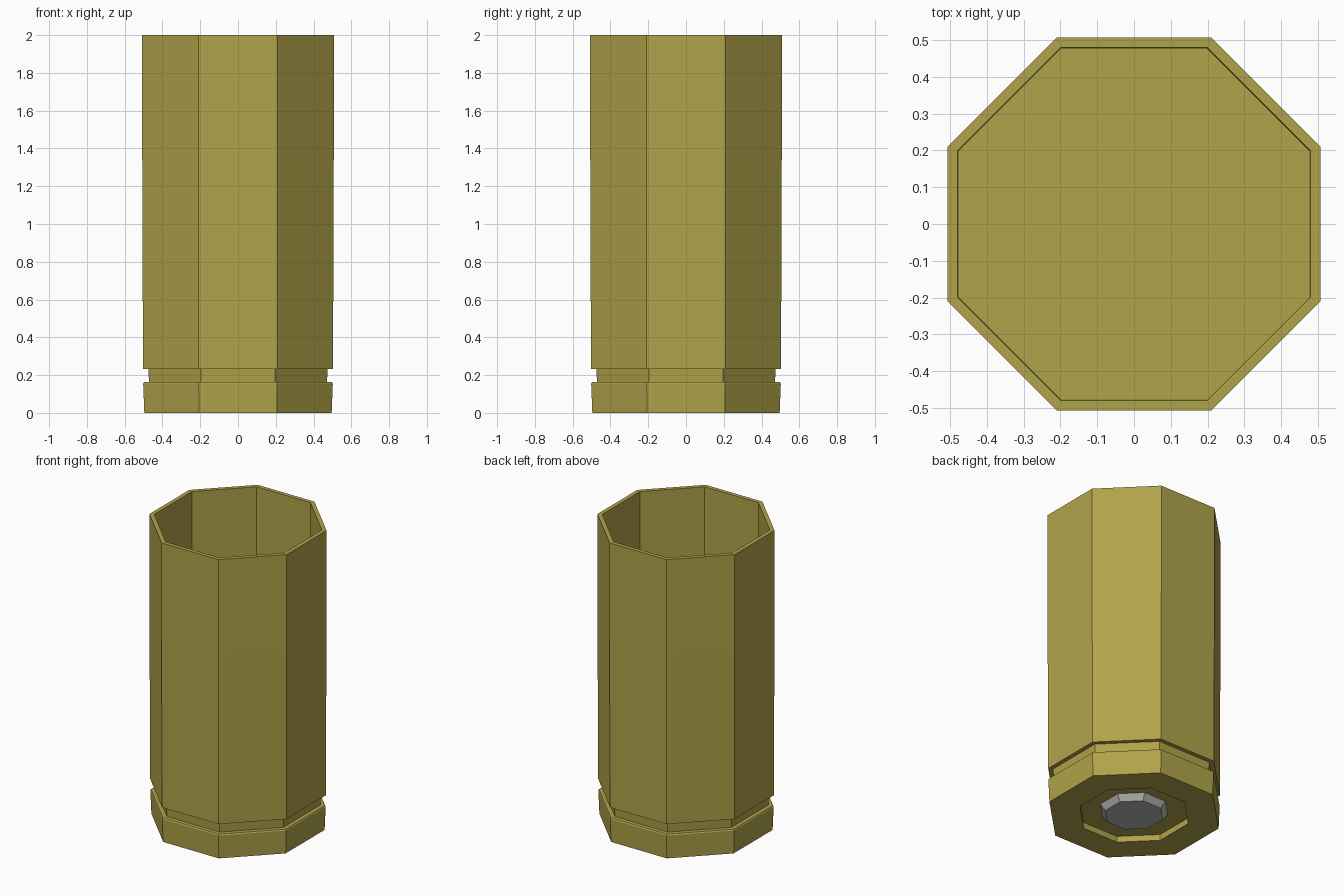
import bpy, bmesh, math

if "Cube" in bpy.data.objects:
    bpy.data.objects.remove(bpy.data.objects["Cube"])

def material(name, rgb):
    m = bpy.data.materials.new(name)
    m.diffuse_color = (*rgb, 1)
    m.use_nodes = True
    m.node_tree.nodes["Principled BSDF"].inputs["Base Color"].default_value = m.diffuse_color
    return m

brass = material("brass", (0.44, 0.37, 0.068))
steel = material("grey_metal", (0.47, 0.47, 0.47))

def lathe(name, profile, mat, sides=8):
    """Spin (flat-to-flat half width, z) points into an octagonal part, capped at both ends."""
    bm = bmesh.new()
    k = 1 / math.cos(math.pi / sides)
    rings = []
    for r, z in profile:
        rings.append([bm.verts.new((r * k * math.cos((i + 0.5) * 2 * math.pi / sides),
                                    r * k * math.sin((i + 0.5) * 2 * math.pi / sides), z))
                      for i in range(sides)])
    for a, b in zip(rings, rings[1:]):
        for i in range(sides):
            j = (i + 1) % sides
            bm.faces.new((a[i], a[j], b[j], b[i]))
    bm.faces.new(rings[0][::-1])
    bm.faces.new(rings[-1])
    bmesh.ops.recalc_face_normals(bm, faces=bm.faces)
    me = bpy.data.meshes.new(name)
    bm.to_mesh(me)
    bm.free()
    me.materials.append(mat)
    ob = bpy.data.objects.new(name, me)
    bpy.context.collection.objects.link(ob)
    return ob

# Casing: recessed base, rim, groove, tall wall, open mouth and inner floor
lathe("casing", [(0.317, 0.04), (0.317, 0.0), (0.496, 0.0), (0.502, 0.155), (0.498, 0.163),
                 (0.471, 0.163), (0.475, 0.232), (0.503, 0.232), (0.507, 1.36), (0.507, 2.0),
                 (0.48, 2.0), (0.477, 0.25)], brass)

# Primer: tapered cap standing in the base recess
lathe("primer", [(0.168, 0.0), (0.198, 0.04)], steel)
